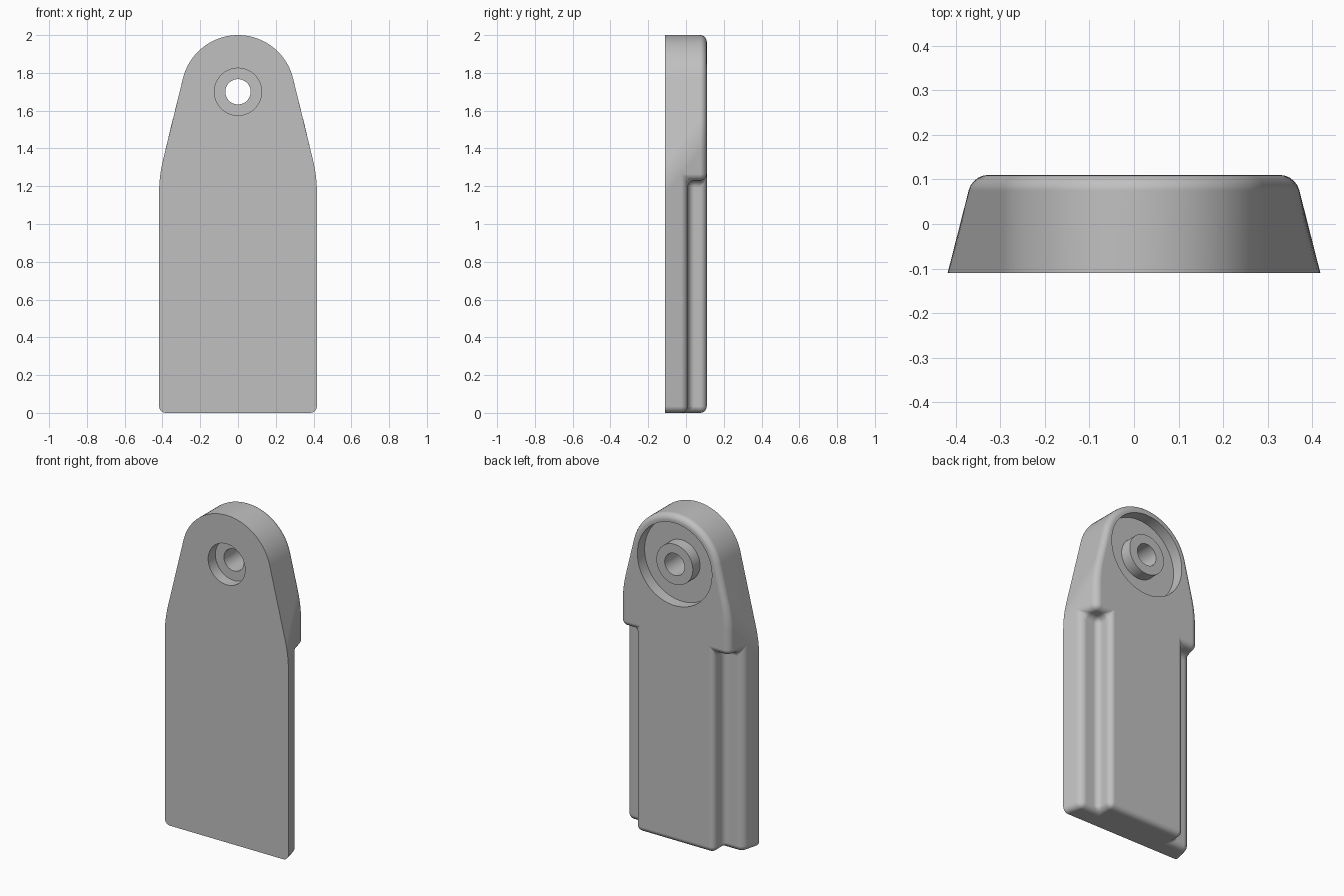
import bpy, bmesh, math
from mathutils import Vector, Matrix

cube = bpy.data.objects.get("Cube")
if cube:
    bpy.data.objects.remove(cube, do_unlink=True)

FRONT, BACK = -0.11, 0.11
ARC_Z, ARC_R = 1.7, 0.3          # rounded head
TAPER = math.radians(13.7)       # lean of the upper sides
EDGE = 0.035                     # edge rounding

grey = bpy.data.materials.new("plain grey")
grey.use_nodes = True
grey.diffuse_color = (0.53, 0.53, 0.53, 1)
grey.node_tree.nodes["Principled BSDF"].inputs["Base Color"].default_value = (0.53, 0.53, 0.53, 1)


def make_object(name, bm):
    bmesh.ops.recalc_face_normals(bm, faces=bm.faces)
    mesh = bpy.data.meshes.new(name)
    bm.to_mesh(mesh)
    bm.free()
    mesh.materials.append(grey)
    obj = bpy.data.objects.new(name, mesh)
    bpy.context.collection.objects.link(obj)
    return obj


def apply_modifier(obj, mod):
    bpy.context.view_layer.objects.active = obj
    bpy.ops.object.modifier_apply(modifier=mod.name)


def cut(obj, cutter):
    cutter.hide_render = True
    mod = obj.modifiers.new("cut", 'BOOLEAN')
    mod.operation = 'DIFFERENCE'
    mod.solver = 'EXACT'
    mod.object = cutter
    apply_modifier(obj, mod)
    bpy.data.objects.remove(cutter, do_unlink=True)


def half_outline(width):
    """Right half of the tag outline, from the bottom corner up to the top."""
    tangent = Vector((ARC_R * math.cos(TAPER), ARC_Z + ARC_R * math.sin(TAPER)))
    bend = Vector((width, tangent.y - (width - tangent.x) / math.tan(TAPER)))
    low = bend - Vector((0, 0.09))
    high = bend + (tangent - bend).normalized() * 0.09
    pts = [Vector((width, 0))]
    for i in range(9):           # soft bend between straight and tapered side
        t = i / 8
        pts.append(low * (1 - t) ** 2 + bend * 2 * t * (1 - t) + high * t * t)
    steps = 20
    for i in range(steps + 1):   # half of the round head
        a = TAPER + (math.pi / 2 - TAPER) * i / steps
        pts.append(Vector((ARC_R * math.cos(a), ARC_Z + ARC_R * math.sin(a))))
    return pts


def ring(bm, width, y):
    right = half_outline(width)
    left = [Vector((-p.x, p.y)) for p in reversed(right[:-1])]
    return [bm.verts.new((p.x, y, p.y)) for p in right + left]


def box(name, low, high):
    bm = bmesh.new()
    low, high = Vector(low), Vector(high)
    bmesh.ops.create_cube(bm, size=1)
    bmesh.ops.scale(bm, vec=high - low, verts=bm.verts)
    bmesh.ops.translate(bm, vec=(low + high) / 2, verts=bm.verts)
    return make_object(name, bm)


def cylinder(name, radius, y0, y1, bore=0):
    """Disc along y around the hole centre; with a bore it is a tube."""
    bm = bmesh.new()
    n = 64
    loops = []
    for r, y in ((radius, y0), (radius, y1), (bore, y1), (bore, y0)):
        if r:
            loops.append([bm.verts.new((r * math.cos(math.tau * i / n), y,
                                        ARC_Z + r * math.sin(math.tau * i / n)))
                          for i in range(n)])
    pairs = list(zip(loops, loops[1:] + loops[:1])) if bore else [tuple(loops)]
    for a, b in pairs:
        for i in range(n):
            j = (i + 1) % n
            bm.faces.new((a[i], a[j], b[j], b[i]))
    if not bore:
        for loop in loops:
            bm.faces.new(loop)
    return make_object(name, bm)


# Tag body, with drafted lower sides
bm = bmesh.new()
front, back = ring(bm, 0.418, FRONT), ring(bm, 0.362, BACK)
for i in range(len(front)):
    j = (i + 1) % len(front)
    bm.faces.new((front[i], front[j], back[j], back[i]))
bm.faces.new(front)
bm.faces.new(back)
body = make_object("tag_body", bm)

# Long side steps on the back
for side in (-1, 1):
    x0, x1 = sorted((side * 0.265, side * 0.6))
    cut(body, box("step_cutter", (x0, 0.01, -0.2), (x1, 0.4, 1.23)))

# Round every hard edge except the front rim
bm = bmesh.new()
bm.from_mesh(body.data)
bmesh.ops.remove_doubles(bm, verts=bm.verts, dist=0.0001)
hard = [e for e in bm.edges
        if e.calc_face_angle(0) > 0.7 and max(v.co.y for v in e.verts) > FRONT + 0.01]
bmesh.ops.bevel(bm, geom=hard, offset=EDGE, offset_type='OFFSET', segments=5,
                profile=0.5, affect='EDGES', clamp_overlap=False)
bm.to_mesh(body.data)
bm.free()

# Ring recess around a boss, front counterbore and through hole
cut(body, cylinder("recess_cutter", 0.252, 0.04, 0.3, bore=0.123))
cut(body, cylinder("counterbore_cutter", 0.125, -0.3, -0.04))
cut(body, cylinder("hole_cutter", 0.067, -0.35, 0.35))

# Smooth shading with crisp rims
bpy.ops.object.select_all(action='DESELECT')
body.select_set(True)
bpy.context.view_layer.objects.active = body
bpy.ops.object.shade_smooth_by_angle(angle=math.radians(35))
weighted = body.modifiers.new("weighted normals", 'WEIGHTED_NORMAL')
weighted.keep_sharp = True
